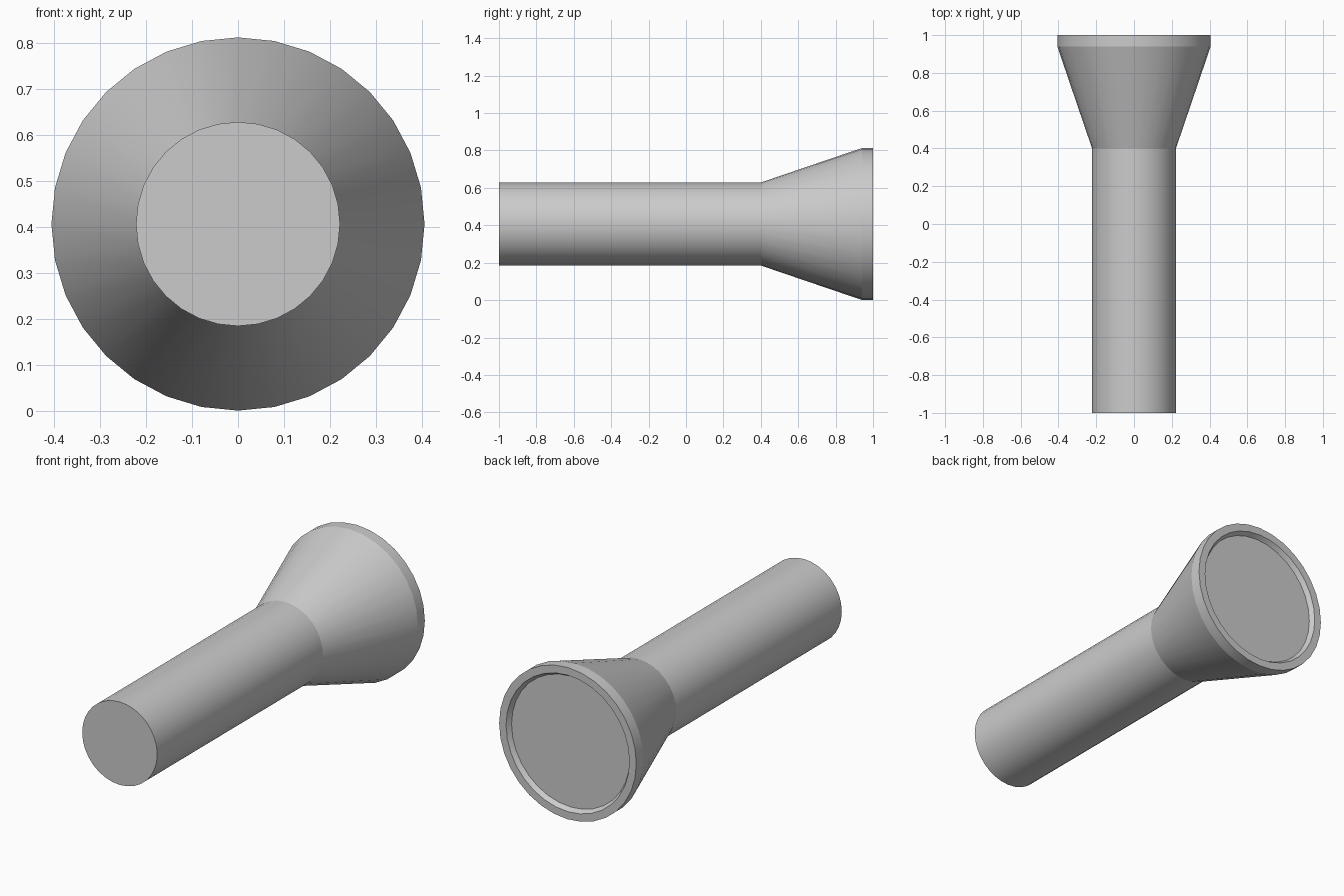
import bpy, bmesh, math

if "Cube" in bpy.data.objects:
    bpy.data.objects.remove(bpy.data.objects["Cube"])

SEGMENTS = 32
CENTRE_Z = 0.407


def lathe(name, profile):
    """Revolve (radius, y) points about the flashlight axis, closing zero radii."""
    bm = bmesh.new()
    rings = []
    for r, y in profile:
        count = 1 if r == 0 else SEGMENTS
        rings.append([bm.verts.new((r * math.sin(2 * math.pi * i / SEGMENTS), y,
                                    CENTRE_Z + r * math.cos(2 * math.pi * i / SEGMENTS)))
                      for i in range(count)])
    for a, b in zip(rings, rings[1:]):
        for i in range(SEGMENTS):
            j = (i + 1) % SEGMENTS
            if len(a) == 1:
                bm.faces.new((a[0], b[j], b[i]))
            elif len(b) == 1:
                bm.faces.new((a[i], a[j], b[0]))
            else:
                bm.faces.new((a[i], a[j], b[j], b[i]))
    bmesh.ops.recalc_face_normals(bm, faces=bm.faces[:])
    mesh = bpy.data.meshes.new(name)
    bm.to_mesh(mesh)
    bm.free()
    obj = bpy.data.objects.new(name, mesh)
    bpy.context.collection.objects.link(obj)
    bpy.ops.object.select_all(action='DESELECT')
    obj.select_set(True)
    bpy.context.view_layer.objects.active = obj
    bpy.ops.object.shade_smooth_by_angle(angle=math.radians(16))
    return obj


# Handle, flared head, rim and recessed lens in one continuous shell
lathe("flashlight_body", [
    (0, -1), (0.222, -1), (0.222, 0.4),
    (0.406, 0.94), (0.406, 1),
    (0.365, 1), (0.35, 0.975), (0, 0.975),
])
